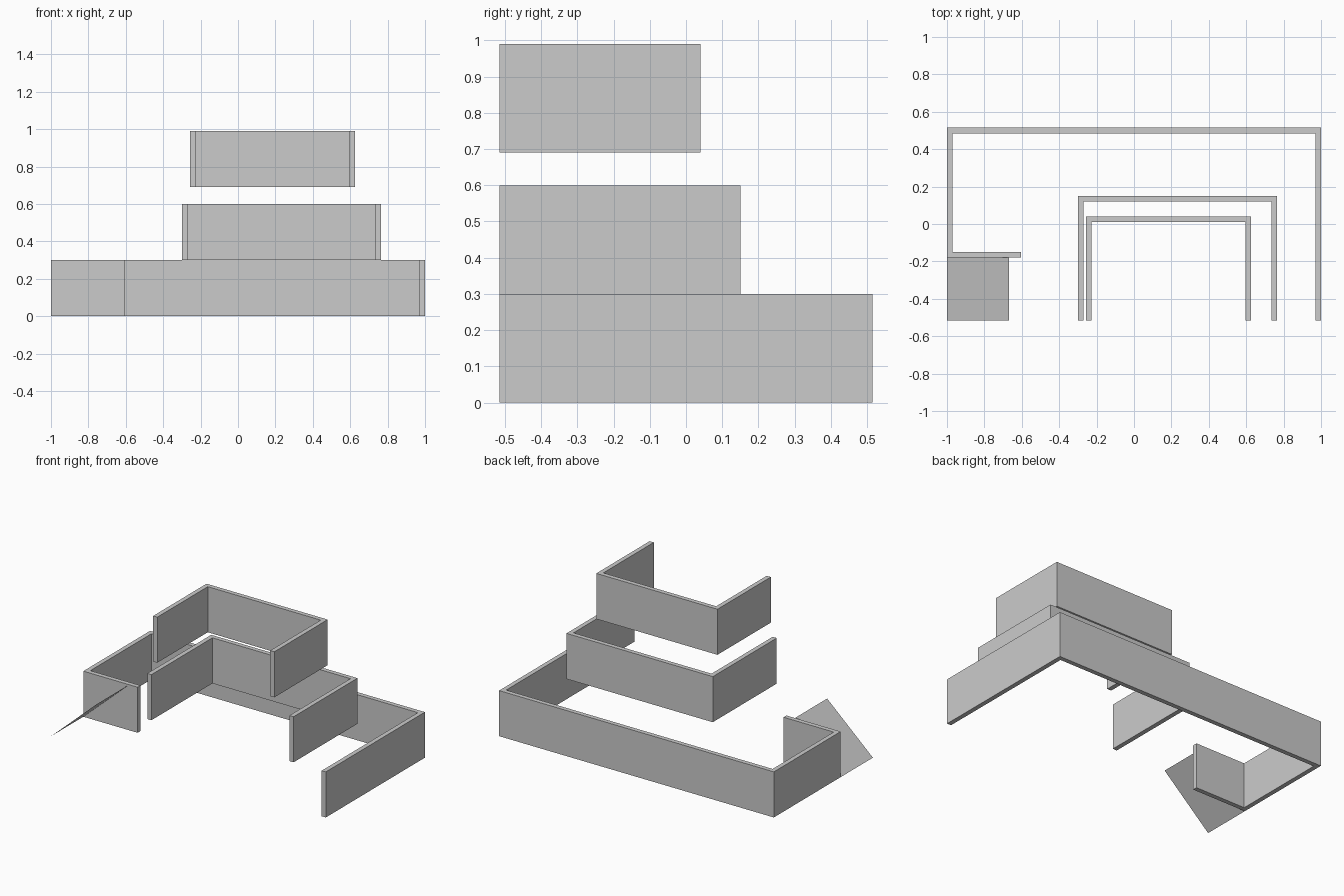
import bpy, bmesh
from mathutils import Vector

if "Cube" in bpy.data.objects:
    bpy.data.objects.remove(bpy.data.objects["Cube"])

T = 0.03   # wall thickness
H = 0.30   # wall height


def make_object(name, bm):
    mesh = bpy.data.meshes.new(name)
    bm.to_mesh(mesh)
    bm.free()
    obj = bpy.data.objects.new(name, mesh)
    bpy.context.collection.objects.link(obj)
    return obj


def wall(name, path, z):
    """Extruded wall: path is the outer face, thickness goes to its right, corners mitred."""
    pts = [Vector(p) for p in path]
    dirs = [(b - a).normalized() for a, b in zip(pts, pts[1:])]
    norms = [Vector((d.y, -d.x)) for d in dirs]
    inner = []
    for i, p in enumerate(pts):
        if i == 0:
            off = norms[0]
        elif i == len(pts) - 1:
            off = norms[-1]
        else:
            off = norms[i - 1] + norms[i]   # right-angle mitre
        inner.append(p + off * T)
    bm = bmesh.new()
    face = bm.faces.new([bm.verts.new((p.x, p.y, z)) for p in pts + inner[::-1]])
    top = bmesh.ops.extrude_face_region(bm, geom=[face])["geom"]
    bmesh.ops.translate(bm, vec=(0, 0, H),
                        verts=[v for v in top if isinstance(v, bmesh.types.BMVert)])
    bmesh.ops.recalc_face_normals(bm, faces=bm.faces)
    return make_object(name, bm)


F = -0.515  # open front edge shared by all levels

# Ground level: short front return, left, back and right walls
wall("ground_wall", [(-0.605, -0.18), (-1, -0.18), (-1, 0.515), (1, 0.515), (1, F)], 0)

# Upper levels: U-shaped walls open to the front
for name, x0, x1, y1, z in (("middle_wall", -0.30, 0.765, 0.15, 0.30),
                            ("upper_wall", -0.257, 0.625, 0.04, 0.69)):
    wall(name, [(x0, F), (x0, y1), (x1, y1), (x1, F)], z)

# Ramp: thin sheet rising towards +x in front of the short wall
bm = bmesh.new()
bm.faces.new([bm.verts.new(c) for c in ((-1, F, 0), (-0.667, F, H),
                                        (-0.667, -0.18, H), (-1, -0.18, 0))])
make_object("ramp", bm)
